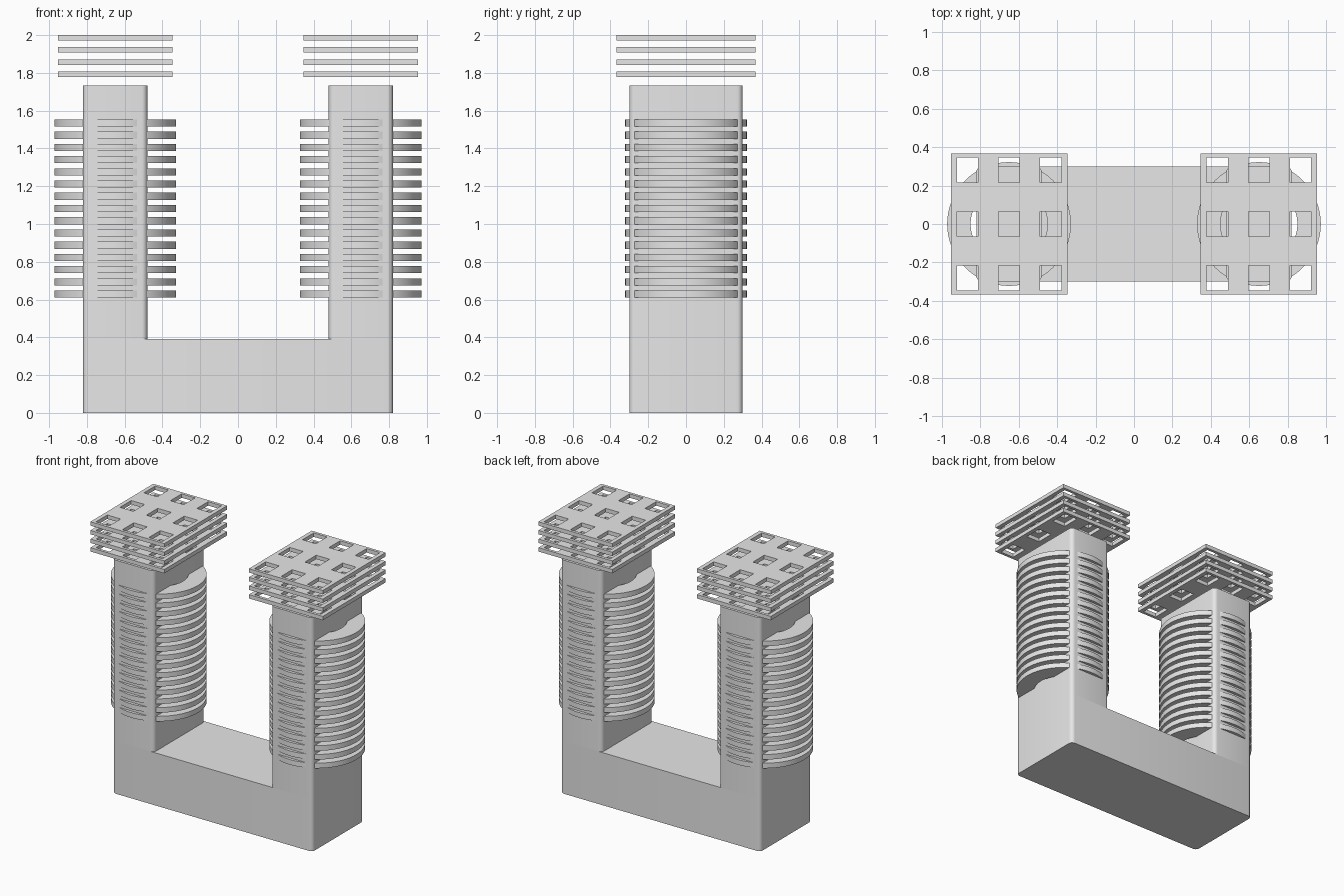
import bpy, bmesh, math
from mathutils import Vector

if "Cube" in bpy.data.objects:
    bpy.data.objects.remove(bpy.data.objects["Cube"], do_unlink=True)

# Plain grey used everywhere
grey = bpy.data.materials.new("light_grey")
grey.use_nodes = True
grey.diffuse_color = (0.8, 0.8, 0.8, 1)
grey.node_tree.nodes["Principled BSDF"].inputs["Base Color"].default_value = (0.8, 0.8, 0.8, 1)

LEG_X = 0.65


def finish(bm, name, location=(0, 0, 0), count=1, pitch=0.0):
    """Turn a bmesh into an object, optionally stacked upwards."""
    bmesh.ops.recalc_face_normals(bm, faces=bm.faces)
    mesh = bpy.data.meshes.new(name)
    bm.to_mesh(mesh)
    bm.free()
    mesh.materials.append(grey)
    obj = bpy.data.objects.new(name, mesh)
    bpy.context.collection.objects.link(obj)
    obj.location = location
    bpy.ops.object.select_all(action='DESELECT')
    obj.select_set(True)
    bpy.context.view_layer.objects.active = obj
    bpy.ops.object.shade_smooth_by_angle(angle=math.radians(35))
    if count > 1:
        stack = obj.modifiers.new("stack", 'ARRAY')
        stack.count = count
        stack.use_relative_offset = False
        stack.use_constant_offset = True
        stack.constant_offset_displace = (0, 0, pitch)
    return obj


def rounded_block(name, x, half_x, half_y, z0, z1, radius=0.03):
    """Block with rounded upright edges and crisp top and bottom."""
    bm = bmesh.new()
    bmesh.ops.create_cube(bm, size=2)
    for v in bm.verts:
        v.co = Vector((v.co.x * half_x, v.co.y * half_y, z1 if v.co.z > 0 else z0))
    upright = [e for e in bm.edges if abs(e.verts[0].co.z - e.verts[1].co.z) > 0.1]
    bmesh.ops.bevel(bm, geom=upright, offset=radius, segments=5, profile=0.5, affect='EDGES')
    return finish(bm, name, (x, 0, 0))


def ring_stack(name, x):
    """Flat rings with a rectangular section, stacked around a leg."""
    inner, outer, height = 0.2, 0.322, 0.038
    bm = bmesh.new()
    corners = [(inner, 0), (outer, 0), (outer, height), (inner, height)]
    verts = [bm.verts.new((r, 0, z)) for r, z in corners]
    edges = [bm.edges.new((verts[i], verts[(i + 1) % 4])) for i in range(4)]
    bmesh.ops.spin(bm, geom=verts + edges, cent=(0, 0, 0), axis=(0, 0, 1),
                   angle=math.tau, steps=64, use_duplicate=False)
    bmesh.ops.remove_doubles(bm, verts=bm.verts, dist=0.0005)
    return finish(bm, name, (x, 0, 0.61), 15, 0.0647)


def plate_stack(name, x):
    """Thin plates pierced by a three by three grid of windows."""
    def cuts(half, spacing, window):
        marks = [s * spacing + t * window / 2 for s in (-1, 0, 1) for t in (-1, 1)]
        return [-half] + marks + [half]

    xs, ys = cuts(0.303, 0.217, 0.11), cuts(0.368, 0.281, 0.132)
    bm = bmesh.new()
    grid = [[bm.verts.new((px, py, 0)) for py in ys] for px in xs]
    for i in range(len(xs) - 1):
        for j in range(len(ys) - 1):
            if i % 2 and j % 2:
                continue  # window
            bm.faces.new((grid[i][j], grid[i + 1][j], grid[i + 1][j + 1], grid[i][j + 1]))
    top = bmesh.ops.extrude_face_region(bm, geom=bm.faces[:], use_keep_orig=True)
    moved = [g for g in top["geom"] if isinstance(g, bmesh.types.BMVert)]
    bmesh.ops.translate(bm, verts=moved, vec=(0, 0, 0.029))
    return finish(bm, name, (x, 0, 1.779), 4, 0.064)


# U-shaped core
rounded_block("core_base", 0, 0.82, 0.30, 0, 0.39)

# Legs with their rings and pierced plates
for side, sign in (("left", 1), ("right", -1)):
    x = sign * LEG_X
    rounded_block(side + "_leg", x, 0.17, 0.30, 0.39, 1.732)
    ring_stack(side + "_rings", x)
    plate_stack(side + "_plates", x)
